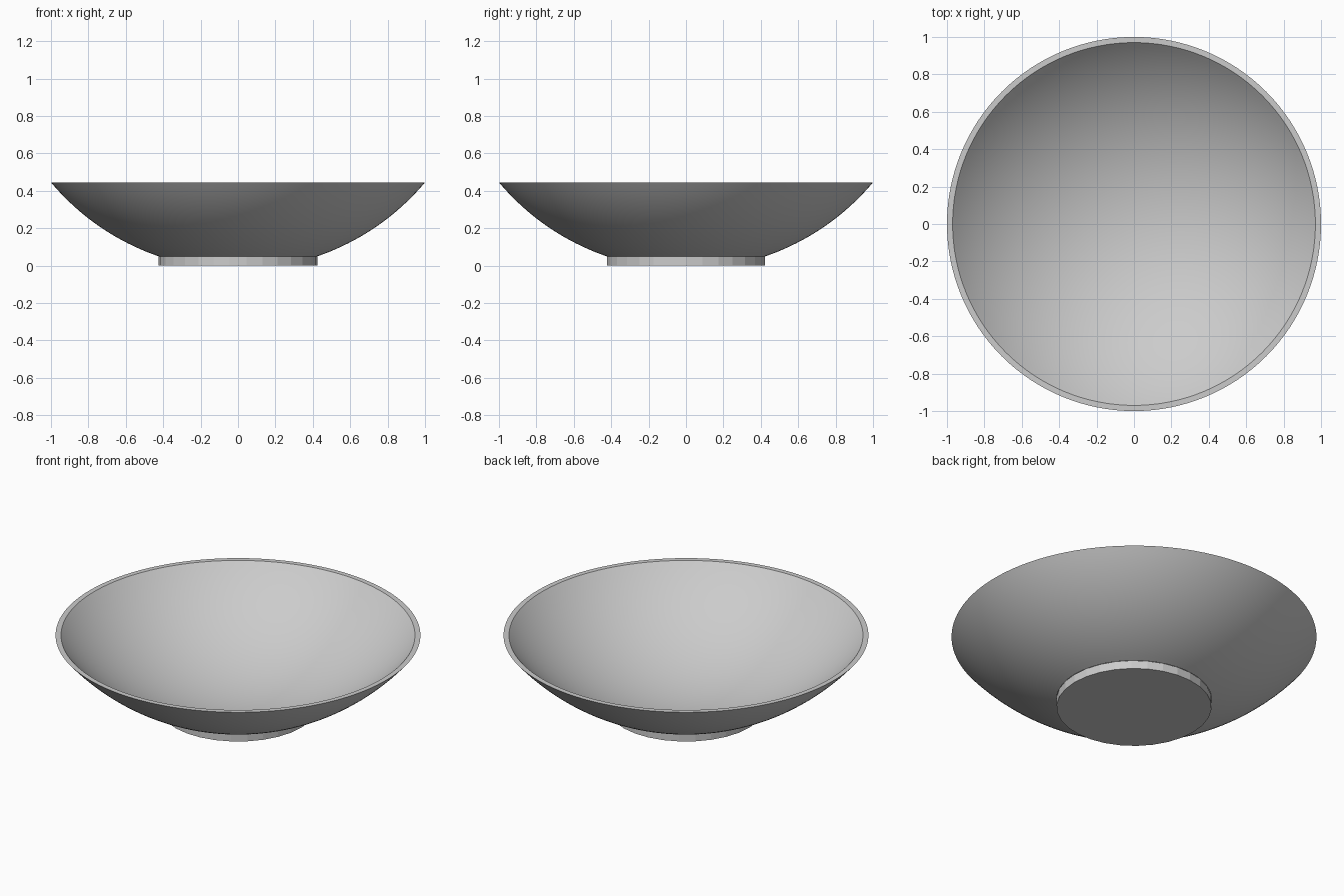
import bpy
import bmesh
from math import sin, cos, pi, sqrt, asin
from mathutils import Vector

cube = bpy.data.objects.get("Cube")
if cube:
    bpy.data.objects.remove(cube, do_unlink=True)

grey = bpy.data.materials.new("light_grey")
grey.use_nodes = True
colour = (0.6, 0.6, 0.6, 1)
grey.diffuse_color = colour
grey.node_tree.nodes["Principled BSDF"].inputs["Base Color"].default_value = colour

RIM_Z, RIM_OUT, RIM_IN = 0.445, 1.0, 0.97
FOOT_R, FOOT_TOP, INNER_Z = 0.425, 0.05, 0.015


def arc(r0, z0, r1, z1, steps):
    """Points on a sphere centred on the z axis, through two (radius, height) points."""
    zc = (r1 * r1 + z1 * z1 - r0 * r0 - z0 * z0) / (2 * (z1 - z0))
    rad = sqrt(r1 * r1 + (z1 - zc) ** 2)
    a0, a1 = asin(r0 / rad), asin(r1 / rad)
    angles = [a0 + (a1 - a0) * i / steps for i in range(steps + 1)]
    return [(rad * sin(a), zc - rad * cos(a)) for a in angles]


def lathe(name, profile, sides):
    """Spin a (radius, height) profile about the z axis."""
    bm = bmesh.new()
    verts = [bm.verts.new(Vector((r, 0, z))) for r, z in profile]
    edges = [bm.edges.new(pair) for pair in zip(verts, verts[1:])]
    bmesh.ops.spin(bm, geom=verts + edges, cent=(0, 0, 0), axis=(0, 0, 1),
                   angle=2 * pi, steps=sides)
    bmesh.ops.remove_doubles(bm, verts=bm.verts, dist=0.0005)
    bmesh.ops.recalc_face_normals(bm, faces=bm.faces)
    mesh = bpy.data.meshes.new(name)
    bm.to_mesh(mesh)
    bm.free()
    mesh.materials.append(grey)
    obj = bpy.data.objects.new(name, mesh)
    bpy.context.collection.objects.link(obj)
    return obj


# Bowl: closed shell of outer wall, flat rim and rounded interior
outer = arc(FOOT_R, FOOT_TOP, RIM_OUT, RIM_Z, 20)
inner = arc(0, INNER_Z, RIM_IN, RIM_Z, 32)
bowl = lathe("bowl", outer + inner[::-1], 128)
# the hidden opening under the bowl is closed by the foot
bpy.ops.object.select_all(action="DESELECT")
bowl.select_set(True)
bpy.context.view_layer.objects.active = bowl
bpy.ops.object.shade_smooth_by_angle(angle=pi / 6)

# Foot: faceted ring with a flat base
lathe("foot", [(FOOT_R, FOOT_TOP), (FOOT_R, 0), (0, 0)], 30)
